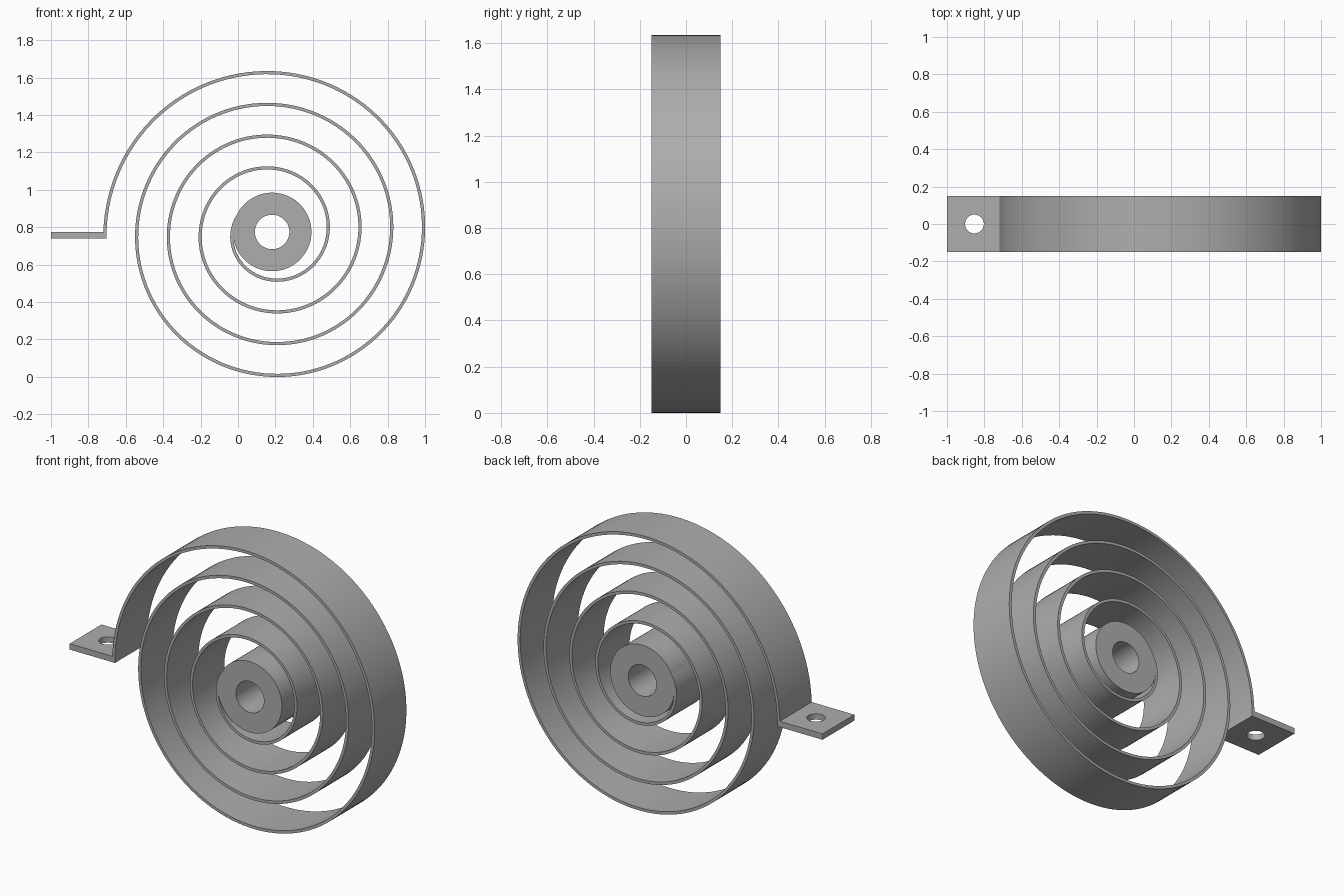
import bpy, bmesh
from math import pi, cos, sin, atan2, radians

cube = bpy.data.objects.get("Cube")
if cube:
    bpy.data.objects.remove(cube, do_unlink=True)

GRAY = (0.42, 0.42, 0.42, 1)
steel = bpy.data.materials.new("gray steel")
steel.use_nodes = True
steel.diffuse_color = GRAY
steel.node_tree.nodes["Principled BSDF"].inputs["Base Color"].default_value = GRAY

CX, CZ = 0.1825, 0.775          # spiral centre
HALF = 0.149                    # half the strip width
THICK = 0.017                   # strip thickness
START, PITCH, TURNS = 0.9025, 0.17, 4.07


def band(name, inner, outer, place, low, high, closed):
    """Solid between two matching outlines, extruded from low to high."""
    bm = bmesh.new()
    rings = [[bm.verts.new(place(u, v, d)) for d, (u, v) in
              ((low, a), (low, b), (high, b), (high, a))]
             for a, b in zip(inner, outer)]
    pairs = list(zip(rings, rings[1:]))
    if closed:
        pairs.append((rings[-1], rings[0]))
    else:
        bm.faces.new(rings[0])
        bm.faces.new(rings[-1])
    for p, q in pairs:
        for i in range(4):
            j = (i + 1) % 4
            bm.faces.new((p[i], p[j], q[j], q[i]))
    bmesh.ops.recalc_face_normals(bm, faces=bm.faces)
    mesh = bpy.data.meshes.new(name)
    bm.to_mesh(mesh)
    bm.free()
    mesh.materials.append(steel)
    obj = bpy.data.objects.new(name, mesh)
    bpy.context.collection.objects.link(obj)
    bpy.ops.object.select_all(action='DESELECT')
    obj.select_set(True)
    bpy.context.view_layer.objects.active = obj
    bpy.ops.object.shade_smooth_by_angle(angle=radians(30))
    return obj


def polar(r, a):
    return r * cos(a), r * sin(a)


def upright(u, v, d):
    return CX + u, d, CZ + v


# Spiral strip, winding clockwise inward from the left
steps = int(TURNS * 120)
turns = [TURNS * i / steps for i in range(steps + 1)]
spiral = [(START - PITCH * t, pi - 2 * pi * t) for t in turns]
band("spiral_strip", [polar(r - THICK, a) for r, a in spiral],
     [polar(r, a) for r, a in spiral], upright, -HALF, HALF, False)

# Central hub with its bore
angles = [2 * pi * i / 96 for i in range(96)]
band("hub", [polar(0.092, a) for a in angles], [polar(0.21, a) for a in angles],
     upright, -HALF, HALF, True)

# Mounting tab with a round screw hole
HX = -0.853
x0, x1 = -1 - HX, -0.703 - HX
corners = [atan2(y, x) % (2 * pi) for x in (x0, x1) for y in (-HALF, HALF)]
tab_angles = sorted([2 * pi * (i + 0.5) / 48 for i in range(48)] + corners)


def on_rectangle(a):
    c, s = cos(a), sin(a)
    return polar(min((x1 if c > 0 else x0) / c, HALF / abs(s)), a)


band("mounting_tab", [polar(0.05, a) for a in tab_angles],
     [on_rectangle(a) for a in tab_angles],
     lambda u, v, d: (HX + u, v, d), 0.74, CZ, True)
